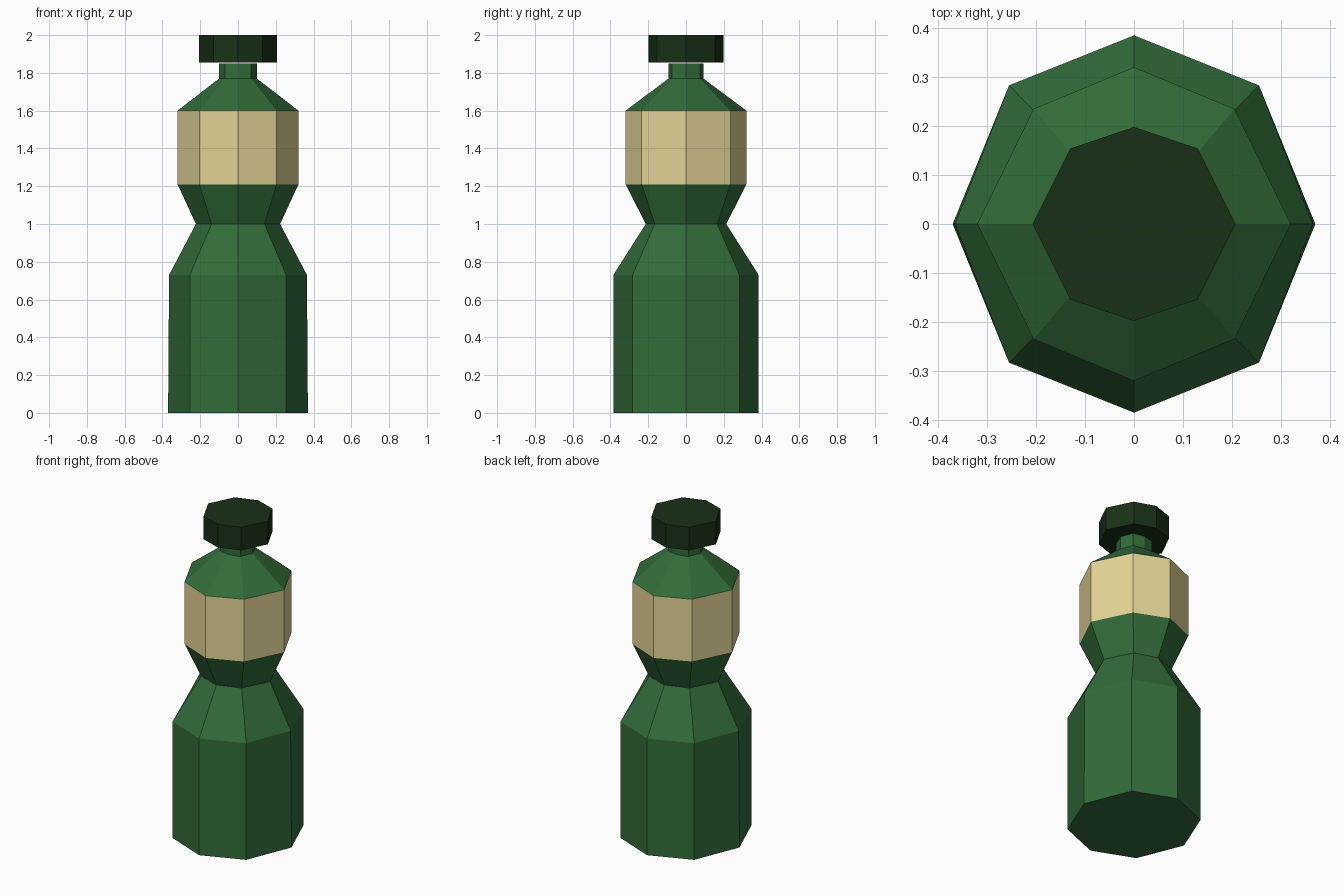
import bpy, bmesh

if "Cube" in bpy.data.objects:
    bpy.data.objects.remove(bpy.data.objects["Cube"])


def material(name, color):
    mat = bpy.data.materials.new(name)
    mat.diffuse_color = (*color, 1)
    mat.use_nodes = True
    mat.node_tree.nodes["Principled BSDF"].inputs["Base Color"].default_value = mat.diffuse_color
    return mat


def ring_points(x, dx, dy, y):
    """Eight corners of a slightly uneven octagon: axis radii x, y and diagonal corner (dx, dy)."""
    return [(x, 0), (dx, dy), (0, y), (-dx, dy), (-x, 0), (-dx, -dy), (0, -y), (dx, -dy)]


def loft(name, rings, mats, band=None, close_top=True):
    """Skin a stack of octagons (z, x, dx, dy, y); segment number 'band' takes the second material."""
    bm = bmesh.new()
    loops = [[bm.verts.new((px, py, z)) for px, py in ring_points(*r)] for z, *r in rings]
    for s, (a, b) in enumerate(zip(loops, loops[1:])):
        for i in range(8):
            j = (i + 1) % 8
            face = bm.faces.new((a[i], a[j], b[j], b[i]))
            face.material_index = 1 if s == band else 0
    bm.faces.new(loops[0][::-1])
    if close_top:
        bm.faces.new(loops[-1])
    mesh = bpy.data.meshes.new(name)
    bm.to_mesh(mesh)
    bm.free()
    for m in mats:
        mesh.materials.append(m)
    obj = bpy.data.objects.new(name, mesh)
    bpy.context.collection.objects.link(obj)
    return obj


green = material("green_glass", (0.032, 0.15, 0.042))
cream = material("cream_label", (0.76, 0.66, 0.30))
dark = material("dark_cap", (0.009, 0.03, 0.008))

# Bottle: base, lower body, waist, label band, shoulder, neck
loft("bottle", [
    (0.00, 0.37, 0.255, 0.283, 0.385),
    (0.73, 0.365, 0.255, 0.283, 0.385),
    (1.00, 0.223, 0.14, 0.165, 0.213),
    (1.21, 0.32, 0.205, 0.235, 0.32),
    (1.60, 0.32, 0.205, 0.235, 0.32),
    (1.77, 0.10, 0.07, 0.075, 0.092),
    (1.85, 0.10, 0.07, 0.075, 0.092),
], [green, cream], band=3, close_top=False)

# Screw cap
loft("cap", [
    (1.855, 0.207, 0.13, 0.154, 0.198),
    (2.00, 0.207, 0.13, 0.154, 0.198),
], [dark])
